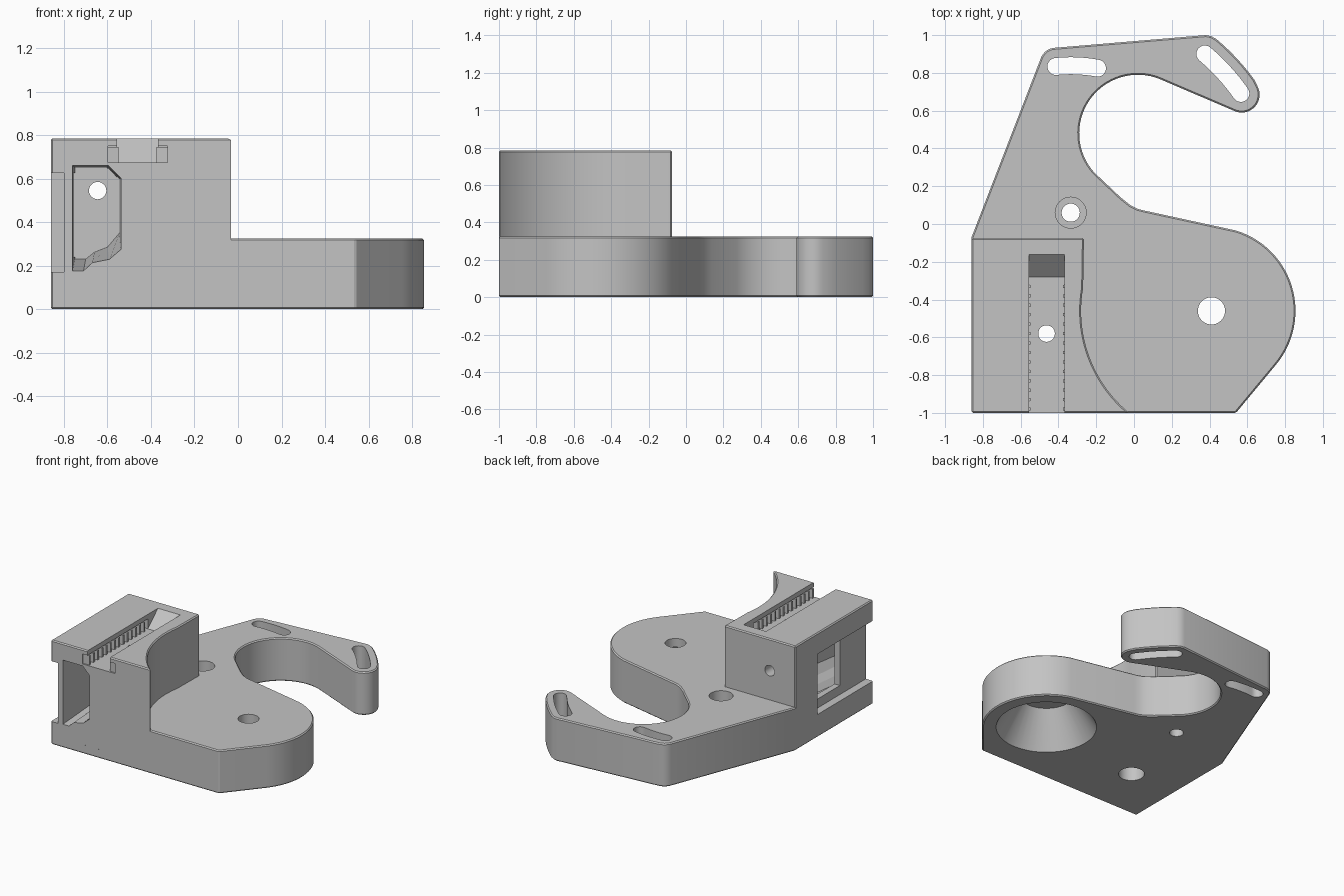
import bpy, bmesh
from math import radians, cos, sin

cube = bpy.data.objects.get("Cube")
if cube:
    bpy.data.objects.remove(cube, do_unlink=True)

grey = bpy.data.materials.new("plain grey")
grey.use_nodes = True
grey.diffuse_color = (0.55, 0.55, 0.55, 1)
grey.node_tree.nodes["Principled BSDF"].inputs["Base Color"].default_value = (0.55, 0.55, 0.55, 1)

DISC = (0.41, -0.46)
PIVOT = (-0.335, 0.06)


def arc(c, r, a0, a1, n=16):
    angles = [radians(a0 + (a1 - a0) * i / n) for i in range(n + 1)]
    return [(c[0] + r * cos(a), c[1] + r * sin(a)) for a in angles]


def circle(c, r, n=40):
    return arc(c, r, 0, 360, n)[:-1]


def loft(name, low, high, a, b, axis="z"):
    """Solid between two matching outlines, along z or y."""
    def place(p, d):
        return (p[0], p[1], d) if axis == "z" else (p[0], d, p[1])
    bm = bmesh.new()
    v0 = [bm.verts.new(place(p, a)) for p in low]
    v1 = [bm.verts.new(place(p, b)) for p in high]
    bm.faces.new(v0)
    bm.faces.new(v1)
    n = len(v0)
    for i in range(n):
        j = (i + 1) % n
        bm.faces.new((v0[i], v0[j], v1[j], v1[i]))
    bmesh.ops.recalc_face_normals(bm, faces=bm.faces)
    mesh = bpy.data.meshes.new(name)
    bm.to_mesh(mesh)
    bm.free()
    mesh.materials.append(grey)
    ob = bpy.data.objects.new(name, mesh)
    bpy.context.collection.objects.link(ob)
    return ob


def prism(name, pts, a, b, axis="z"):
    return loft(name, pts, pts, a, b, axis)


def box(name, x0, x1, y0, y1, z0, z1):
    return prism(name, [(x0, y0), (x1, y0), (x1, y1), (x0, y1)], z0, z1)


def apply(ob, mod):
    bpy.context.view_layer.objects.active = ob
    bpy.ops.object.modifier_apply(modifier=mod.name)


def combine(ob, other, operation="DIFFERENCE"):
    mod = ob.modifiers.new("combine", "BOOLEAN")
    mod.operation = operation
    mod.solver = "EXACT"
    mod.object = other
    apply(ob, mod)
    bpy.data.objects.remove(other, do_unlink=True)


def soften(ob):
    mod = ob.modifiers.new("edge", "BEVEL")
    mod.width = 0.008
    mod.segments = 1
    mod.limit_method = "ANGLE"
    mod.angle_limit = radians(50)
    apply(ob, mod)


# Base plate with rounded lobe and hooked arm
outline = [(-0.86, -1), (0.54, -1)]
outline += arc(DISC, 0.445, -40, 73, 28)
outline += [(0.06, 0.07), (0.02, 0.08), (-0.02, 0.1), (-0.07, 0.14)]
outline += arc((0.02, 0.48), 0.31, 222, 68, 32)
outline += arc((0.57, 0.685), 0.095, 245, 390, 16)
outline += arc(PIVOT, 1.2, 36, 50, 6)
outline += [(0.41, 0.994), (0.38, 1.0)]
outline += arc((-0.415, 0.85), 0.083, 95, 159, 8)
outline += [(-0.86, -0.07)]
body = prism("bracket_body", outline, 0, 0.325)
soften(body)

# Raised block with a concave side
block = prism("raised_block",
              [(-0.86, -1)] + arc((0.42, -0.46), 0.7, 230.5, 170, 24)
              + [(-0.265, -0.075), (-0.86, -0.075)], 0.06, 0.785)
soften(block)
combine(body, block, "UNION")

# Conical recess and hole in the lobe
combine(body, loft("cone_cut", circle(DISC, 0.356), circle(DISC, 0.19), -0.01, 0.26))
combine(body, prism("lobe_hole", circle(DISC, 0.072), 0.2, 0.4))

# Pivot hole with counterbore
combine(body, prism("pivot_hole", circle(PIVOT, 0.048), -0.1, 0.4))
combine(body, prism("pivot_counterbore", circle(PIVOT, 0.082), 0.23, 0.4))


# Curved adjustment slots concentric with the pivot
def curved_slot(r, a0, a1, half=0.045):
    def end(a):
        return (PIVOT[0] + r * cos(radians(a)), PIVOT[1] + r * sin(radians(a)))
    pts = arc(PIVOT, r + half, a0, a1, 8)
    pts += arc(end(a1), half, a1, a1 + 180, 10)[1:]
    pts += arc(PIVOT, r - half, a1, a0, 8)[1:]
    pts += arc(end(a0), half, a0 + 180, a0 + 360, 10)[1:-1]
    combine(body, prism("slot_cut", pts, -0.1, 0.4))


curved_slot(0.778, 79.5, 95.8)
curved_slot(1.1, 35, 49.8)

# Undercut channel along the top of the block, ramped at its end
channel = loft("channel_cut",
               [(-0.555, -1.1), (-0.368, -1.1), (-0.368, -0.28), (-0.555, -0.28)],
               [(-0.555, -1.1), (-0.368, -1.1), (-0.368, -0.16), (-0.555, -0.16)], 0.675, 0.786)
combine(body, channel)
combine(body, box("channel_clearance", -0.555, -0.368, -1.1, -0.16, 0.785, 0.85))
combine(body, box("undercut", -0.598, -0.325, -1.1, -0.28, 0.675, 0.75))

# Vertical screw hole under the channel
SCREW = (-0.463, -0.58)
combine(body, prism("screw_hole", circle(SCREW, 0.044, 28), -0.1, 0.72))
combine(body, prism("screw_counterbore", circle(SCREW, 0.09), -0.1, 0.16))

# Front pocket, with a floor that rises towards the back
front = [(-0.76, 0.175), (-0.71, 0.175), (-0.67, 0.212), (-0.59, 0.228), (-0.538, 0.272),
         (-0.538, 0.602), (-0.596, 0.66), (-0.76, 0.66)]
back = [(-0.75, 0.23), (-0.70, 0.23), (-0.66, 0.262), (-0.60, 0.285), (-0.545, 0.35),
        (-0.545, 0.597), (-0.601, 0.65), (-0.75, 0.65)]
combine(body, loft("pocket_cut", front, back, -1.02, -0.34, "y"))

# Side recess and window, leaving a thin plate at the front
combine(body, box("side_recess", -0.95, -0.80, -1.1, -0.34, 0.172, 0.627))
combine(body, box("side_window", -0.95, -0.70, -0.69, -0.341, 0.24, 0.626))
combine(body, prism("back_hole", circle((-0.645, 0.545), 0.04, 28), -0.4, 0.0, "y"))

# Ratchet teeth on both sides of the channel
parts = [body]
for side, wall, tip in (("right", -0.602, -0.548), ("left", -0.321, -0.375)):
    for i in range(14):
        y = -0.98 + i * 0.05
        parts.append(prism(side + "_tooth", [(wall, y - 0.012), (tip, y - 0.008),
                                             (tip, y + 0.008), (wall, y + 0.012)], 0.67, 0.745))

bpy.ops.object.select_all(action="DESELECT")
for ob in parts:
    ob.select_set(True)
bpy.context.view_layer.objects.active = body
bpy.ops.object.shade_smooth_by_angle(angle=radians(25))
